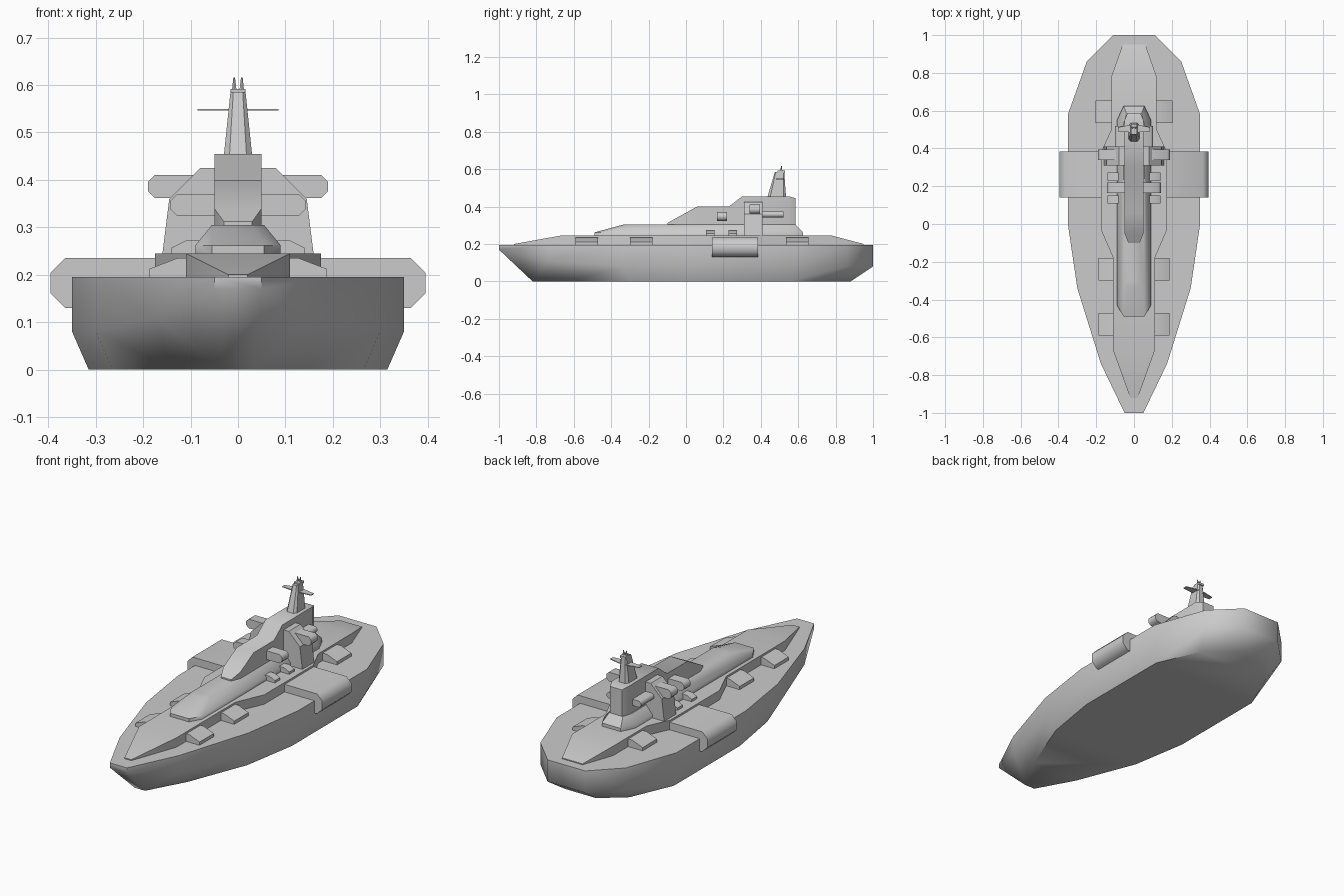
import bpy, bmesh, math

cube = bpy.data.objects.get("Cube")
if cube:
    bpy.data.objects.remove(cube, do_unlink=True)

grey = bpy.data.materials.new("ship grey")
grey.use_nodes = True
grey.diffuse_color = (0.6, 0.6, 0.6, 1)
grey.node_tree.nodes["Principled BSDF"].inputs["Base Color"].default_value = (0.6, 0.6, 0.6, 1)


def finish(name, bm, angle):
    bmesh.ops.remove_doubles(bm, verts=bm.verts, dist=0.0001)
    bmesh.ops.recalc_face_normals(bm, faces=bm.faces)
    mesh = bpy.data.meshes.new(name)
    bm.to_mesh(mesh)
    bm.free()
    mesh.materials.append(grey)
    obj = bpy.data.objects.new(name, mesh)
    bpy.context.collection.objects.link(obj)
    bpy.ops.object.select_all(action='DESELECT')
    obj.select_set(True)
    bpy.context.view_layer.objects.active = obj
    bpy.ops.object.shade_smooth_by_angle(angle=math.radians(angle))


def stack(name, layers, angle=40):
    """Stack of symmetric outlines, each a list of (y, half width, z)."""
    bm = bmesh.new()
    rings = [[[bm.verts.new((s * w, y, z)) for y, w, z in layer] for s in (1, -1)]
             for layer in layers]
    n = len(layers[0])
    for low, high in zip(rings, rings[1:]):
        for a, b in zip(low, high):
            for i in range(n - 1):
                bm.faces.new((a[i], a[i + 1], b[i + 1], b[i]))
        for i in (0, n - 1):
            bm.faces.new((low[0][i], low[1][i], high[1][i], high[0][i]))
    for r, l in (rings[0], rings[-1]):
        for i in range(n - 1):
            bm.faces.new((r[i], r[i + 1], l[i + 1], l[i]))
    finish(name, bm, angle)


def slab(name, half, y0, y1, angle=50):
    """Cross-section given as right half (x, z), mirrored and run along y."""
    section = half + [(-x, z) for x, z in reversed(half)]
    bm = bmesh.new()
    face = bm.faces.new([bm.verts.new((x, y0, z)) for x, z in section])
    out = bmesh.ops.extrude_face_region(bm, geom=[face])
    verts = [v for v in out["geom"] if isinstance(v, bmesh.types.BMVert)]
    bmesh.ops.translate(bm, verts=verts, vec=(0, y1 - y0, 0))
    finish(name, bm, angle)


def flat(outline, z):
    return [(y, w, z) for y, w in outline]


# Hull: keel, bilge and deck outlines
deck = [(-1, .05), (-.74, .175), (-.34, .30), (0, .35), (.58, .35), (.86, .25), (1, .11)]
keel = [(-.82, .03), (-.62, .14), (-.30, .265), (0, .315), (.55, .315), (.78, .215), (.88, .09)]
bilge = [(y, w, z) for (y, w), z in zip(deck, (.17, .11, .08, .08, .08, .08, .08))]
stack("hull", [flat(keel, 0), bilge, flat(deck, .195)], 55)

# Raised deck with sloping ends
raised = [(-.92, .02), (-.67, .11), (-.18, .11), (-.03, .175), (.38, .175),
          (.5, .12), (.78, .12), (.95, .06)]
raised_top = [(y, w, .2 if abs(y) > .9 else .245) for y, w in raised]
stack("raised_deck", [flat(raised, .19), raised_top])

# Deckhouse with chamfered shoulders
house = [(-.49, .055), (-.43, .09), (.55, .09), (.625, .055)]
house_top = [(-.33, .03), (-.3, .055), (.53, .055), (.585, .04)]
stack("deckhouse", [flat(house, .24), flat(house, .262), flat(house_top, .305)])

# Central spine stepping up towards the stern
spine = [(-.1, .03, .312), (-.05, .05, .34), (.06, .05, .4), (.23, .05, .4),
         (.3, .05, .455), (.55, .05, .455), (.585, .035, .445)]
stack("spine", [[(y, w, .25) for y, w, z in spine], spine])

# Bridge tower and its side pods
slab("bridge_tower", [(.16, .24), (.145, .36), (.08, .425)], .31, .41, 30)


def pod(name, x, z0, z1, y0, y1, cut):
    slab(name, [(x - cut, z0), (x, z0 + cut), (x, z1 - cut), (x - cut, z1)], y0, y1)


pod("upper_pods", .19, .362, .41, .34, .395, .014)
pod("lower_pods", .142, .324, .37, .165, .22, .014)
pod("rear_pods", .1, .342, .375, .41, .52, .01)

# Side sponsons
pod("sponsons", .395, .13, .235, .14, .385, .03)

# Deck lockers, low and sloping outward
for name, y, x in (("bow_lockers", -.53, .188), ("middle_lockers", -.24, .188),
                   ("stern_lockers", .595, .205)):
    slab(name, [(x, .19), (x, .212), (x - .06, .235)], y - .06, y + .06, 30)

# Small vents beside the deckhouse
for name, y in (("front_vents", .13), ("rear_vents", .25)):
    slab(name, [(.14, .24), (.14, .257), (.11, .272)], y - .022, y + .022, 30)

# Mast, crossbar, cap and twin aerials
stack("mast", [
    [(.435, .018, .45), (.45, .03, .45), (.52, .03, .45), (.535, .018, .45)],
    [(.475, .01, .585), (.48, .016, .585), (.52, .016, .585), (.525, .01, .585)]])
slab("mast_cap", [(.016, .58), (.016, .592)], .49, .53)
bar = [(.485, .02), (.49, .085), (.512, .085), (.525, .02)]
stack("crossbar", [flat(bar, .546), flat(bar, .55)])
for side, x in (("left", .008), ("right", -.008)):
    bm = bmesh.new()
    bmesh.ops.create_cone(bm, cap_ends=True, segments=6, radius1=.006, radius2=.002, depth=.03)
    bmesh.ops.translate(bm, verts=bm.verts, vec=(x, .51, .601))
    finish(side + "_aerial", bm, 40)
